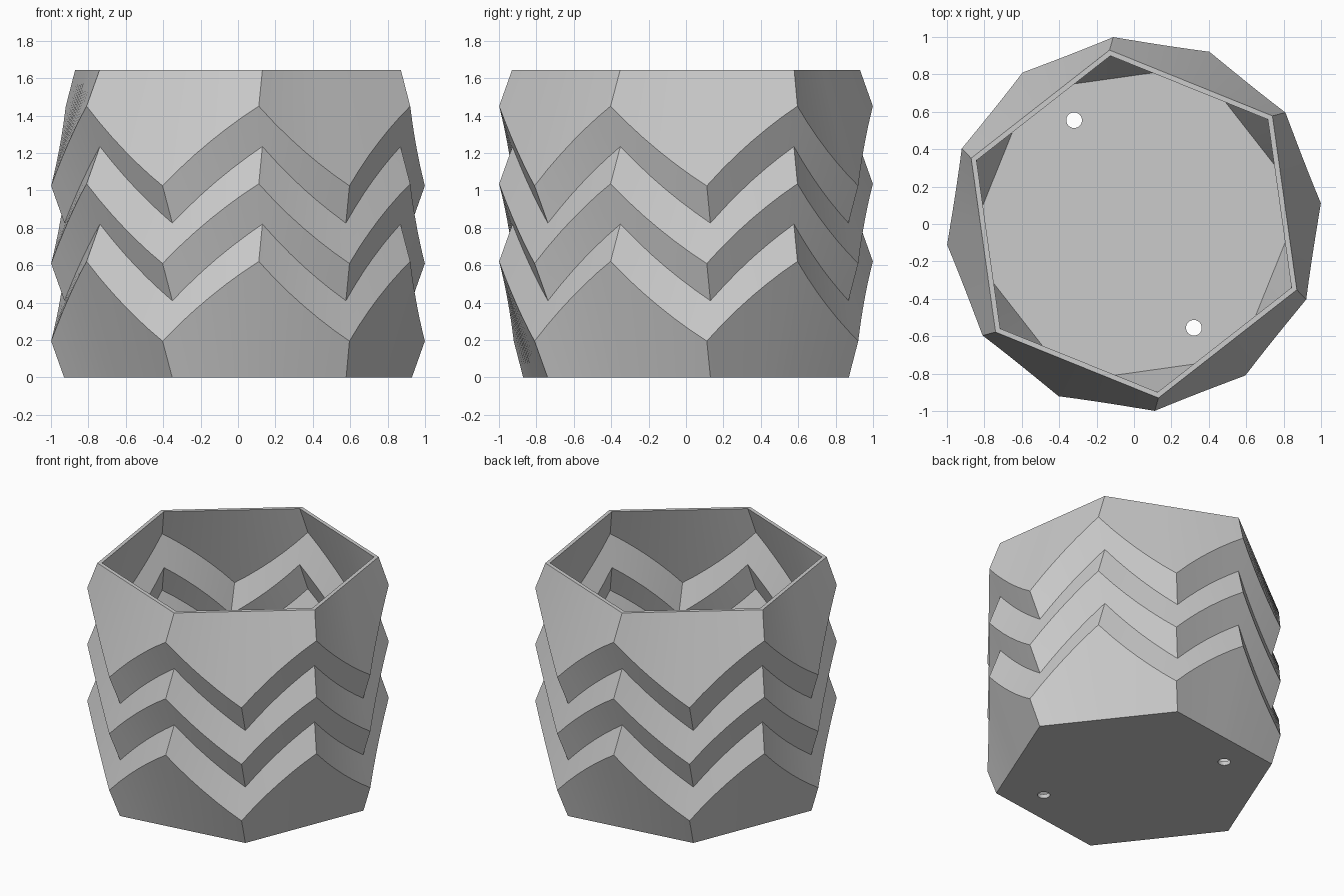
import bpy, bmesh, math
from math import cos, sin, radians, pi

if "Cube" in bpy.data.objects:
    bpy.data.objects.remove(bpy.data.objects["Cube"], do_unlink=True)

HEIGHT, SEGMENT, STEP = 1.645, 0.815, 0.415   # pot, one tier, tier spacing
WALL_SCALE, FLOOR = 0.967, 0.03
TWIST = radians(8.7)                          # hexagon turn per unit of height
UPPER, LOWER = radians(-82), radians(-112)    # corner angles of the two hexagons
COLUMNS = 72
RIDGE_SHIFT = -radians(1.65)


def hex_radius(d, angle, corner):
    """Radius of a twisted hexagon that widens with distance d from its end."""
    size = 0.939 + 0.338 * d + 0.025 * d * d
    a = (angle - corner + TWIST * d) % (pi / 3) - pi / 6
    return size * cos(pi / 6) / cos(a)


def crossing(span, angle):
    """Height where the upper and lower hexagon walls meet."""
    lo, hi = -0.2, span + 0.2
    for _ in range(40):
        mid = (lo + hi) / 2
        if hex_radius(mid, angle, LOWER) < hex_radius(span - mid, angle, UPPER):
            lo = mid
        else:
            hi = mid
    return lo, hex_radius(lo, angle, LOWER)


def ring(kind, base=0.0):
    points = []
    for i in range(COLUMNS):
        a = UPPER + 2 * pi * i / COLUMNS
        if kind == "ridge":
            a += RIDGE_SHIFT
            z, r = crossing(SEGMENT, a)
        elif kind == "groove":
            z, r = crossing(SEGMENT - STEP, a)
        else:
            z, r = 0, hex_radius(0, a, UPPER if kind == "rim" else LOWER)
        points.append((r * cos(a), r * sin(a), base + z))
    return points


# Zigzag wall: base, then three ridges with grooves between, then rim
rings = [ring("base")]
for k in range(3):
    rings.append(ring("ridge", k * STEP))
    if k < 2:
        rings.append(ring("groove", (k + 1) * STEP))
rings.append(ring("rim", HEIGHT))

# Inner wall runs back down to the floor
inner = [[(x * WALL_SCALE, y * WALL_SCALE, z) for x, y, z in r] for r in reversed(rings)]
inner[-1] = [(x, y, FLOOR) for x, y, z in inner[-1]]

bm = bmesh.new()
loops = [[bm.verts.new(p) for p in r] for r in rings + inner]
for a, b in zip(loops, loops[1:]):
    for i in range(COLUMNS):
        j = (i + 1) % COLUMNS
        bm.faces.new((a[i], a[j], b[j], b[i]))
bm.faces.new(list(reversed(loops[0])))
bm.faces.new(loops[-1])
bmesh.ops.recalc_face_normals(bm, faces=bm.faces)
mesh = bpy.data.meshes.new("planter_pot")
bm.to_mesh(mesh)
bm.free()
pot = bpy.data.objects.new("planter_pot", mesh)
bpy.context.collection.objects.link(pot)

grey = bpy.data.materials.new("light_grey")
grey.use_nodes = True
grey.diffuse_color = (0.6, 0.6, 0.6, 1)
grey.node_tree.nodes["Principled BSDF"].inputs["Base Color"].default_value = (0.6, 0.6, 0.6, 1)
mesh.materials.append(grey)

# Two drain holes through the floor
for side in (-1, 1):
    bpy.ops.mesh.primitive_cylinder_add(vertices=32, radius=0.042, depth=0.2,
                                        location=(0.32 * side, -0.555 * side, 0))
    cutter = bpy.context.object
    cutter.name = "drain_cutter"
    cutter.hide_render = True
    cutter.data.materials.append(grey)
    bpy.ops.object.select_all(action="DESELECT")
    bpy.context.view_layer.objects.active = pot
    pot.select_set(True)
    cut = pot.modifiers.new("drain_hole", "BOOLEAN")
    cut.operation, cut.solver, cut.object = "DIFFERENCE", "EXACT", cutter
    bpy.ops.object.modifier_apply(modifier=cut.name)
    bpy.data.objects.remove(cutter, do_unlink=True)

bpy.ops.object.shade_smooth_by_angle(angle=radians(20))
